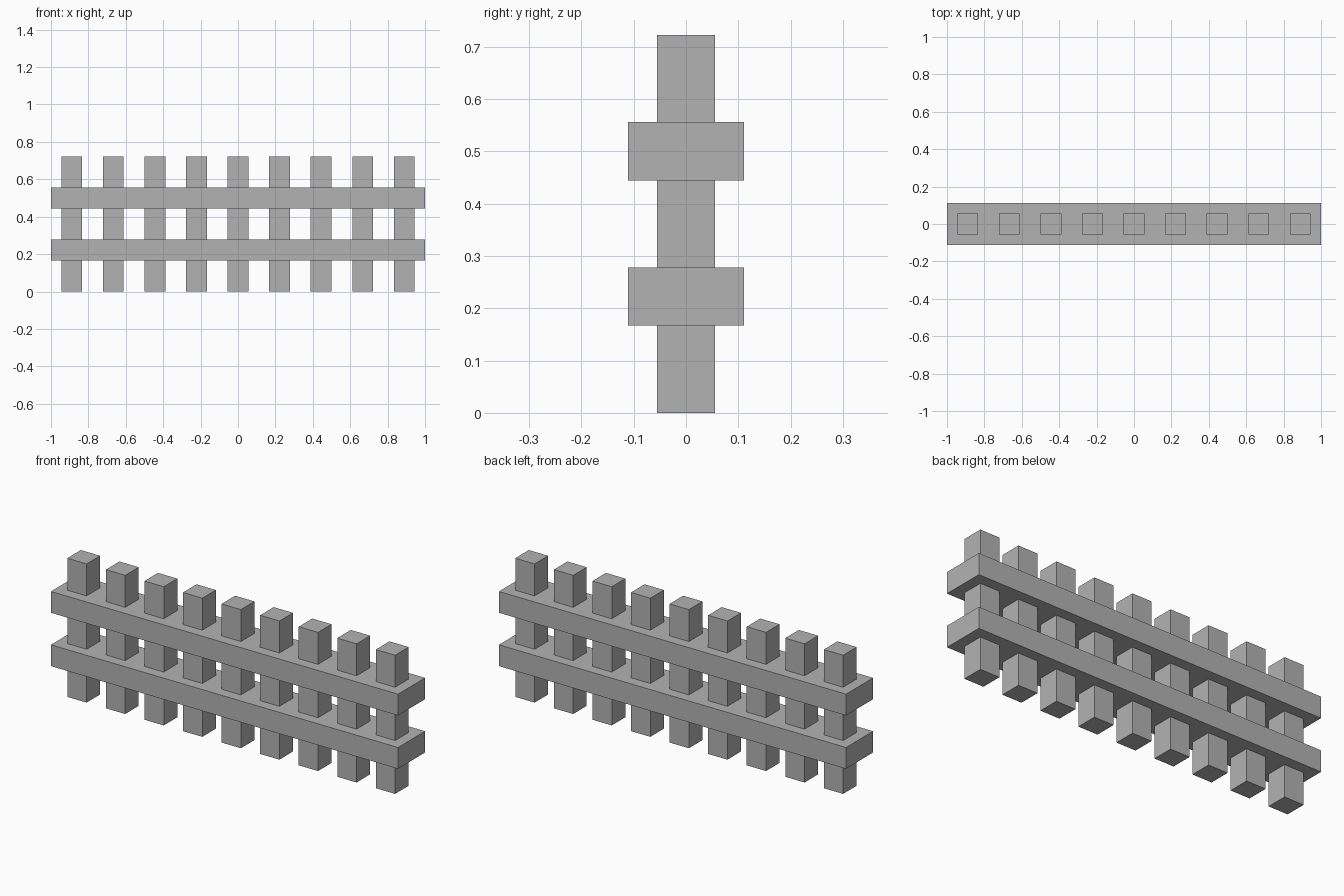
import bpy

cube = bpy.data.objects.get("Cube")
if cube:
    bpy.data.objects.remove(cube, do_unlink=True)

UNIT = 1 / 18  # half the width of a post

grey = bpy.data.materials.new("plain_grey")
grey.use_nodes = True
colour = (0.45, 0.45, 0.45, 1)
grey.diffuse_color = colour
grey.node_tree.nodes["Principled BSDF"].inputs["Base Color"].default_value = colour


def box(name, centre, size):
    """Add a flat-faced box, measured in units."""
    bpy.ops.mesh.primitive_cube_add(size=1, location=[c * UNIT for c in centre])
    obj = bpy.context.object
    obj.name = name
    obj.scale = [s * UNIT for s in size]
    bpy.ops.object.transform_apply(location=False, rotation=False, scale=True)
    obj.data.materials.append(grey)
    return obj


# Evenly spaced square posts
for i in range(9):
    box(f"post_{i + 1}", (4 * (i - 4), 0, 6.5), (2, 2, 13))

# Two long rails that the posts pass through
for name, z in (("lower_rail", 4), ("upper_rail", 9)):
    box(name, (0, 0, z), (36, 4, 2))
